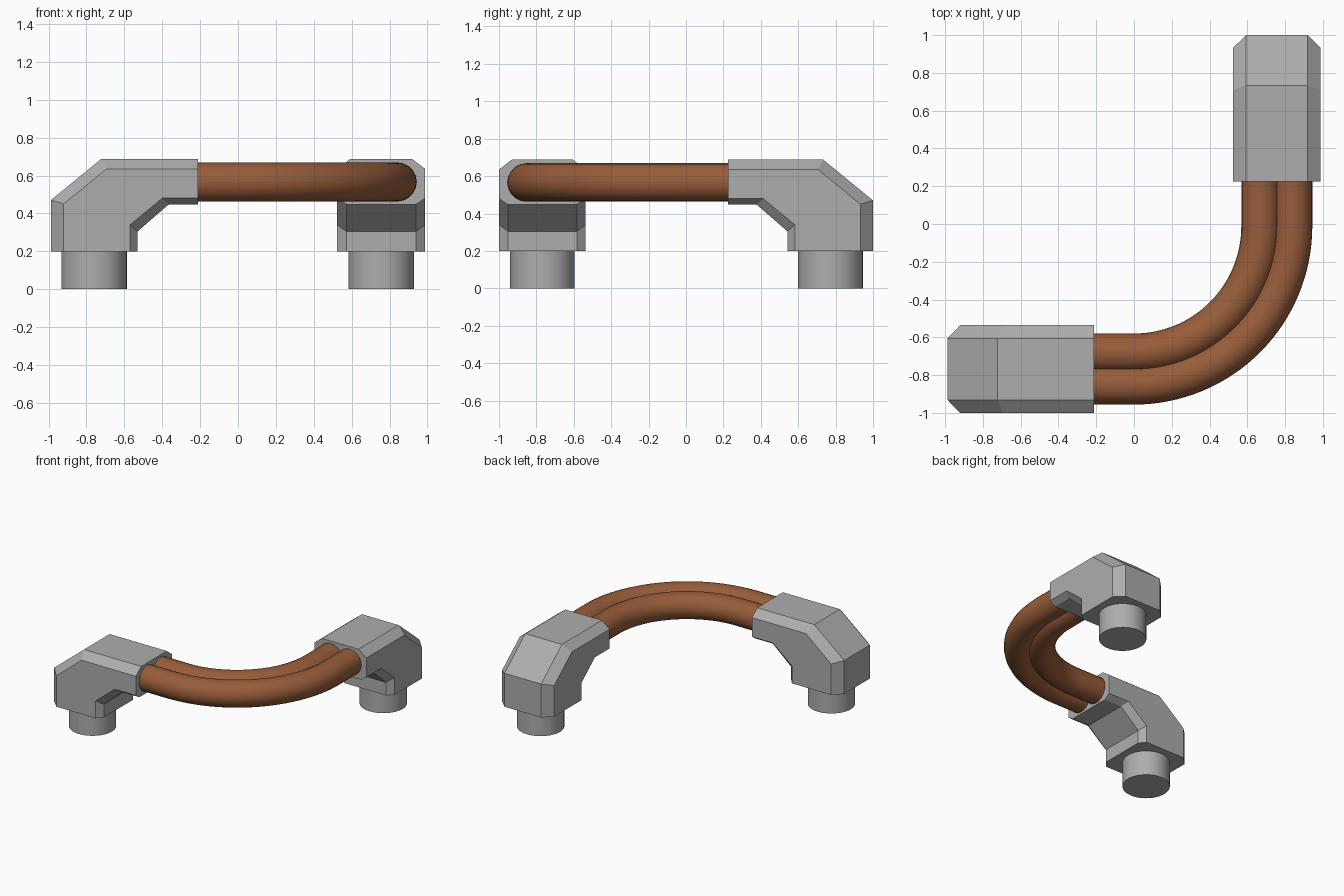
import bpy, bmesh, math
from mathutils import Vector

if "Cube" in bpy.data.objects:
    bpy.data.objects.remove(bpy.data.objects["Cube"])


def material(name, rgb):
    m = bpy.data.materials.new(name)
    m.diffuse_color = (*rgb, 1)
    m.use_nodes = True
    m.node_tree.nodes["Principled BSDF"].inputs["Base Color"].default_value = m.diffuse_color
    return m


GREY = material("grey_metal", (0.42, 0.42, 0.42))
COPPER = material("copper_brown", (0.31, 0.108, 0.042))

MID_Y, MID_X = -0.768, 0.756      # centre lines of the two straight legs
ALONG_X = lambda u, w, z: Vector((u, MID_Y + w, z))
ALONG_Y = lambda u, w, z: Vector((MID_X + w, 0.012 - u, z))

# Elbow edge paths as (along, height), from the foot to the mouth
OUTER = [(-.988, .2), (-.988, .47), (-.722, .688), (-.212, .688)]
SIDE_OUT = [(-.92, .2), (-.92, .45), (-.694, .635), (-.212, .635)]
SIDE_IN = [(-.57, .2), (-.57, .34), (-.40, .48), (-.212, .48)]
INNER = [(-.53, .2), (-.53, .305), (-.365, .448), (-.212, .448)]


# Chamfered elbow: eight-sided section carried along the four paths
def elbow(name, place):
    edges = [(OUTER, -.163), (OUTER, .163), (SIDE_OUT, .232), (SIDE_IN, .232),
             (INNER, .184), (INNER, -.184), (SIDE_IN, -.232), (SIDE_OUT, -.232)]
    bm = bmesh.new()
    rings = [[bm.verts.new(place(path[i][0], w, path[i][1])) for path, w in edges]
             for i in range(4)]
    for a, b in zip(rings, rings[1:]):
        for k in range(8):
            n = (k + 1) % 8
            bm.faces.new((a[k], a[n], b[n], b[k]))
    bm.faces.new(rings[0])
    bm.faces.new(rings[-1])
    bmesh.ops.recalc_face_normals(bm, faces=bm.faces)
    me = bpy.data.meshes.new(name)
    bm.to_mesh(me)
    bm.free()
    me.materials.append(GREY)
    bpy.context.collection.objects.link(bpy.data.objects.new(name, me))


# Round peg under an elbow
def peg(name, place):
    bpy.ops.mesh.primitive_cylinder_add(vertices=48, radius=.173, depth=.21,
                                        location=place(-.76, 0, .105))
    ob = bpy.context.object
    ob.name = name
    ob.data.materials.append(GREY)
    bpy.ops.object.shade_smooth_by_angle(angle=math.radians(30))


# Bent pipe: straight, quarter turn, straight
def pipe(name, offset):
    cy, z = -.012, .566
    r = MID_X + offset
    pts = [(-.23, cy - r, z)]
    for i in range(33):
        a = math.pi / 2 * (i / 32 - 1)
        pts.append((r * math.cos(a), cy + r * math.sin(a), z))
    pts.append((r, .24, z))
    cu = bpy.data.curves.new(name, 'CURVE')
    cu.dimensions = '3D'
    cu.bevel_depth = .103
    cu.bevel_resolution = 8
    cu.use_fill_caps = True
    sp = cu.splines.new('POLY')
    sp.points.add(len(pts) - 1)
    for p, co in zip(sp.points, pts):
        p.co = (*co, 1)
    sp.use_smooth = True
    cu.materials.append(COPPER)
    ob = bpy.data.objects.new(name, cu)
    bpy.context.collection.objects.link(ob)
    bpy.ops.object.select_all(action='DESELECT')
    ob.select_set(True)
    bpy.context.view_layer.objects.active = ob
    bpy.ops.object.convert(target='MESH')
    bpy.ops.object.shade_smooth_by_angle(angle=math.radians(40))


for side, place in (("left", ALONG_X), ("back", ALONG_Y)):
    elbow(side + "_elbow", place)
    peg(side + "_peg", place)
pipe("inner_pipe", -.085)
pipe("outer_pipe", .085)
